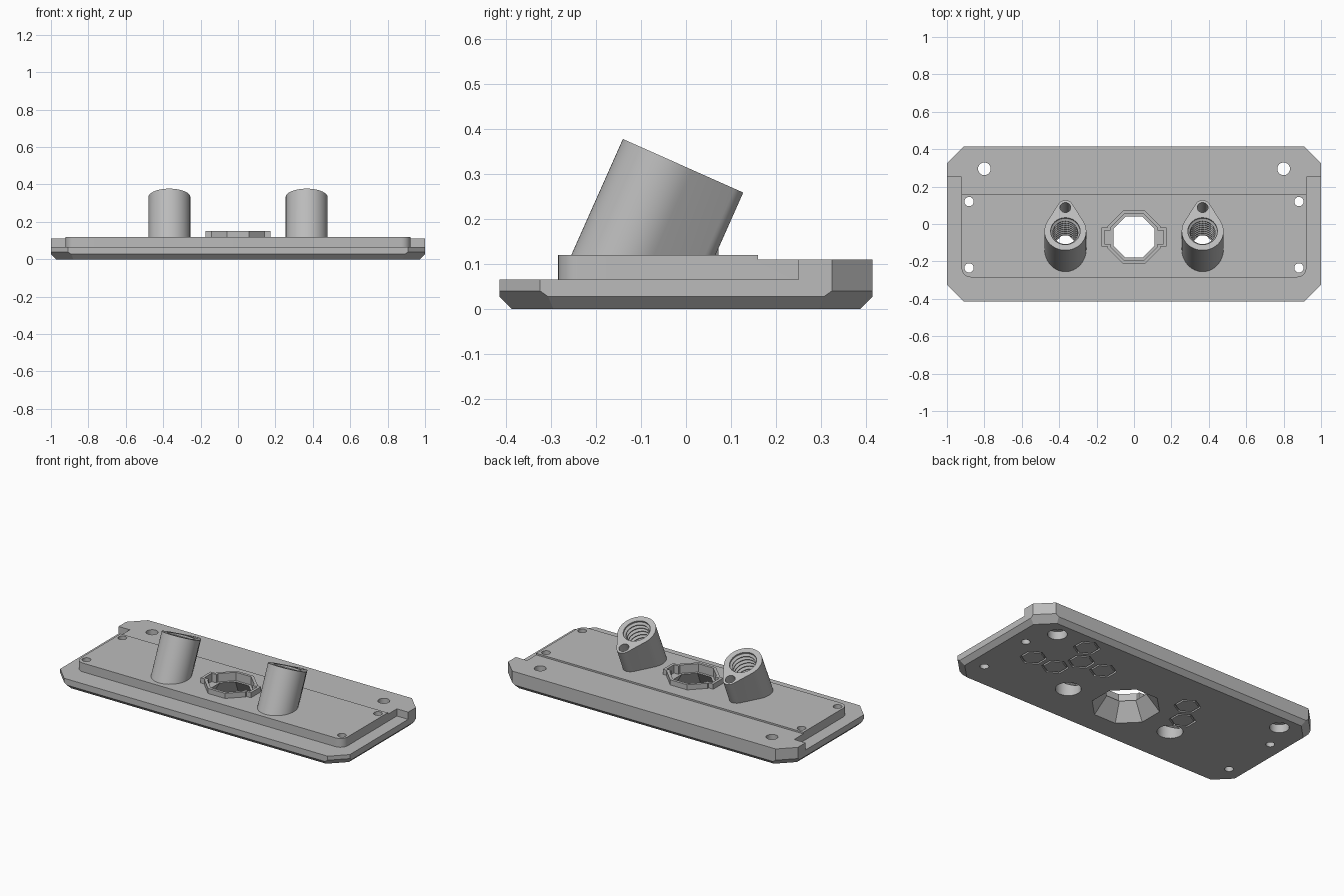
import bpy, bmesh
from math import sin, cos, pi, radians
from mathutils import Matrix, Vector

cube = bpy.data.objects.get("Cube")
if cube:
    bpy.data.objects.remove(cube)

GREY = (0.5, 0.5, 0.5, 1)
grey = bpy.data.materials.new("plain grey")
grey.use_nodes = True
grey.diffuse_color = GREY
grey.node_tree.nodes["Principled BSDF"].inputs["Base Color"].default_value = GREY


def finish(bm, name, matrix=None):
    if matrix:
        bm.transform(matrix)
    bmesh.ops.recalc_face_normals(bm, faces=bm.faces)
    mesh = bpy.data.meshes.new(name)
    bm.to_mesh(mesh)
    bm.free()
    mesh.materials.append(grey)
    obj = bpy.data.objects.new(name, mesh)
    bpy.context.collection.objects.link(obj)
    return obj


def prism_bm(outline, z0, z1):
    bm = bmesh.new()
    rings = [[bm.verts.new((x, y, z)) for x, y in outline] for z in (z0, z1)]
    for ring in rings:
        bm.faces.new(ring)
    n = len(outline)
    for i in range(n):
        j = (i + 1) % n
        bm.faces.new((rings[0][i], rings[0][j], rings[1][j], rings[1][i]))
    return bm


def prism(name, outline, z0, z1):
    return finish(prism_bm(outline, z0, z1), name)


def lathe(profile, n, matrix=None, phase=0.0, closed=False):
    """Cutter turned around z from (radius, height) pairs."""
    bm = bmesh.new()
    rings = [[bm.verts.new((r * cos(phase + 2 * pi * i / n), r * sin(phase + 2 * pi * i / n), z))
              for i in range(n)] for r, z in profile]
    pairs = list(zip(rings, rings[1:]))
    if closed:
        pairs.append((rings[-1], rings[0]))
    else:
        bm.faces.new(rings[0])
        bm.faces.new(rings[-1])
    for a, b in pairs:
        for i in range(n):
            j = (i + 1) % n
            bm.faces.new((a[i], a[j], b[j], b[i]))
    return finish(bm, "cutter", matrix)


def cut(target, *cutters):
    for cutter in cutters:
        mod = target.modifiers.new("cut", "BOOLEAN")
        mod.operation, mod.solver, mod.object = "DIFFERENCE", "EXACT", cutter
        bpy.context.view_layer.update()
        graph = bpy.context.evaluated_depsgraph_get()
        mesh = bpy.data.meshes.new_from_object(target.evaluated_get(graph))
        target.modifiers.clear()
        target.data = mesh


def discard(*objs):
    for obj in objs:
        bpy.data.objects.remove(obj)


def arc(cx, cy, r, a0, a1, n):
    return [(cx + r * cos(radians(a0 + (a1 - a0) * i / n)),
             cy + r * sin(radians(a0 + (a1 - a0) * i / n))) for i in range(n + 1)]


def rect(x0, y0, x1, y1):
    return [(x0, y0), (x1, y0), (x1, y1), (x0, y1)]


# Base plate: a block with clipped corners and a chamfered underside
HX, HY, TOP = 1.0, 0.415, 0.12
bm = prism_bm(rect(-HX, -HY, HX, HY), 0, TOP)
corner = Vector((HX, HY - 0.09, 0))
planes = []
for s in (-1, 1):
    planes += [((s * (HX - 0.027), 0, 0), (s, 0, -1)), ((0, s * (HY - 0.027), 0), (0, s, -1))]
    for t in (-1, 1):
        p = Vector((s * corner.x, t * corner.y, 0))
        d = Vector((s, t, 0)).normalized()
        planes += [(p, d), (p - d * 0.04, d - Vector((0, 0, 1)))]
for co, no in planes:
    bmesh.ops.bisect_plane(bm, geom=bm.verts[:] + bm.edges[:] + bm.faces[:], dist=1e-6,
                           plane_co=co, plane_no=no, clear_outer=True)
    bmesh.ops.holes_fill(bm, edges=[e for e in bm.edges if e.is_boundary])
base_plate = finish(bm, "base_plate")

# Lower ledge around the raised pad, and the slightly lower back strip
PX, PY, R = 0.922, -0.285, 0.05
ledge = [(-1.1, 0.25), (-PX, 0.25)] + arc(-PX + R, PY + R, R, 180, 270, 6) \
    + arc(PX - R, PY + R, R, 270, 360, 6) + [(PX, 0.25), (1.1, 0.25), (1.1, -0.5), (-1.1, -0.5)]
cutters = [prism("cutter", ledge, 0.065, 0.3),
           prism("cutter", rect(-1.2, 0.16, 1.2, 0.6), 0.11, 0.3)]

# Screw holes, the back pair counterbored from below
for s in (-1, 1):
    for y in (0.12, -0.235):
        cutters.append(lathe([(0.025, -0.1), (0.025, 0.2)], 24, Matrix.Translation((s * 0.882, y, 0))))
    cutters.append(lathe([(0.055, -0.1), (0.055, 0.05), (0.034, 0.05), (0.034, 0.2)], 32,
                         Matrix.Translation((s * 0.8, 0.295, 0))))

# Hexagon outlines engraved underneath
for x, y in ((0.58, 0.285), (0.505, 0.149), (0.348, 0.149), (0.58, 0.013), (0.737, 0.013),
             (-0.26, 0.149), (-0.34, 0.013)):
    cutters.append(lathe([(0.076, -0.02), (0.076, 0.012), (0.064, 0.012), (0.064, -0.02)], 6,
                         Matrix.Translation((x, y, 0)), pi / 6, closed=True))


# Keyed octagonal collar around the tapered central opening
def keyed_octagon(a, tab, h, cy=-0.07):
    k = a * 0.414
    q = [(tab, h), (a, h), (a, k), (k, a)]
    pts = q + [(-x, y) for x, y in q[::-1]] + [(-x, -y) for x, y in q] + [(x, -y) for x, y in q[::-1]]
    return [(x, y + cy) for x, y in pts]


recess = prism("cutter", keyed_octagon(0.125, 0.157, 0.036), 0.1, 0.3)
funnel = lathe([(0.203, -0.01), (0.119, 0.1), (0.119, 0.13)], 8,
               Matrix.Translation((0, -0.07, 0)), pi / 8)
collar = prism("central_collar", keyed_octagon(0.142, 0.174, 0.05), TOP, 0.152)
cut(collar, recess)
cutters += [recess, funnel]

# Tilted teardrop sockets with a threaded bore and a small blind side hole
teardrop = arc(0, 0, 0.112, 150, 390, 40) + arc(0, 0.138, 0.043, 30, 150, 16)
PITCH = 0.026
thread = [(0.079, 0.05), (0.079, -0.01)]
for i in range(11):
    z = -0.01 - i * PITCH
    thread += [(0.067, z - PITCH * 0.4), (0.067, z - PITCH * 0.55), (0.079, z - PITCH)]
for side, s in (("left", 1), ("right", -1)):
    frame = Matrix.Translation((s * 0.367, -0.038, 0.332)) @ Matrix.Rotation(radians(-24), 4, "X")
    bm = prism_bm(teardrop, -0.4, 0)
    bm.transform(frame)
    bmesh.ops.bisect_plane(bm, geom=bm.verts[:] + bm.edges[:] + bm.faces[:],
                           plane_co=(0, 0, TOP), plane_no=(0, 0, -1), clear_outer=True)
    bmesh.ops.holes_fill(bm, edges=[e for e in bm.edges if e.is_boundary])
    socket = finish(bm, side + "_angled_socket")
    bore = lathe(thread, 32, frame)
    side_hole = lathe([(0.029, -0.2), (0.029, 0.05)], 24, frame @ Matrix.Translation((0, 0.138, 0)))
    outlet = lathe([(0.072, -0.05), (0.072, 0.1)], 32, Matrix.Translation((s * 0.367, -0.128, 0)))
    cut(socket, bore, side_hole)
    cutters += [bore, side_hole, outlet]

cut(base_plate, *cutters)
discard(*cutters)

# Smooth the round walls and keep the hard edges
for obj in [o for o in bpy.data.objects if o.type == "MESH" and o.data.materials[:1] == [grey]]:
    bpy.ops.object.select_all(action="DESELECT")
    obj.select_set(True)
    bpy.context.view_layer.objects.active = obj
    bpy.ops.object.shade_smooth_by_angle(angle=radians(25))
